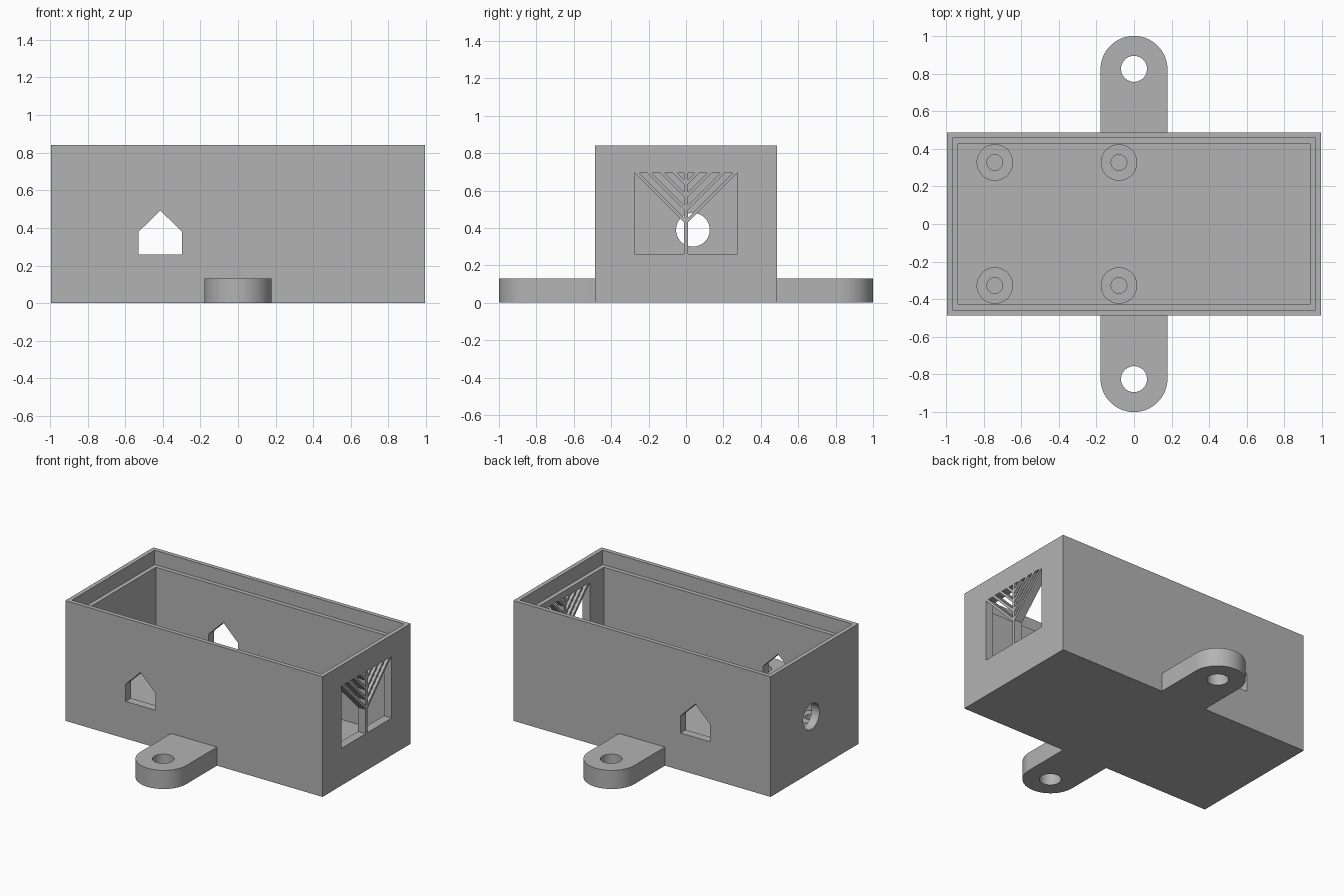
import bpy, bmesh, math
from mathutils import Vector

if "Cube" in bpy.data.objects:
    bpy.data.objects.remove(bpy.data.objects["Cube"], do_unlink=True)

grey = bpy.data.materials.new("plain grey")
grey.use_nodes = True
COLOUR = (0.45, 0.45, 0.45, 1)
grey.diffuse_color = COLOUR
grey.node_tree.nodes["Principled BSDF"].inputs["Base Color"].default_value = COLOUR

# Box dimensions
HX, HY, HEIGHT = 0.995, 0.487, 0.84
WALL, LIP, FLOOR, LIP_DEPTH = 0.06, 0.03, 0.06, 0.1
PLACE = {
    "X": lambda u, v, w: Vector((w, u, v)),
    "Y": lambda u, v, w: Vector((u, w, v)),
    "Z": lambda u, v, w: Vector((u, v, w)),
}


def prism(name, outline, axis, start, end):
    """Extrude a flat outline along one axis."""
    bm = bmesh.new()
    place = PLACE[axis]
    face = bm.faces.new([bm.verts.new(place(u, v, start)) for u, v in outline])
    new = bmesh.ops.extrude_face_region(bm, geom=[face])["geom"]
    shift = place(0, 0, end - start)
    bmesh.ops.translate(bm, vec=shift,
                        verts=[g for g in new if isinstance(g, bmesh.types.BMVert)])
    bmesh.ops.recalc_face_normals(bm, faces=bm.faces)
    mesh = bpy.data.meshes.new(name)
    bm.to_mesh(mesh)
    bm.free()
    mesh.materials.append(grey)
    obj = bpy.data.objects.new(name, mesh)
    bpy.context.collection.objects.link(obj)
    return obj


def rect(u0, u1, v0, v1):
    return [(u0, v0), (u1, v0), (u1, v1), (u0, v1)]


def arc(cu, cv, r, start=0, sweep=2 * math.pi, steps=64):
    count = steps if sweep > 6 else steps + 1
    return [(cu + r * math.cos(start + sweep * i / steps),
             cv + r * math.sin(start + sweep * i / steps)) for i in range(count)]


def cut(obj, cutters):
    """Subtract the cutters, then shade curved faces smooth."""
    bpy.ops.object.select_all(action="DESELECT")
    bpy.context.view_layer.objects.active = obj
    obj.select_set(True)
    for cutter in cutters:
        cutter.hide_render = True
        mod = obj.modifiers.new("cut", "BOOLEAN")
        mod.operation, mod.solver, mod.object = "DIFFERENCE", "EXACT", cutter
        bpy.ops.object.modifier_apply(modifier=mod.name)
        bpy.data.objects.remove(cutter, do_unlink=True)
    bpy.ops.object.shade_smooth_by_angle(angle=math.radians(30))


# Open box with stepped rim, side ports, cable hole and end window
WIN_Y, WIN_Z0, WIN_Z1 = 0.275, 0.26, 0.708
ix, iy = HX - WALL, HY - WALL
lx, ly = HX - LIP, HY - LIP
port = [(-0.528, 0.26), (-0.298, 0.26), (-0.298, 0.38), (-0.413, 0.493), (-0.528, 0.38)]
box = prism("box", rect(-HX, HX, -HY, HY), "Z", 0, HEIGHT)
cut(box, [
    prism("cavity", rect(-ix, ix, -iy, iy), "Z", FLOOR, 1),
    prism("rim_step", rect(-lx, lx, -ly, ly), "Z", HEIGHT - LIP_DEPTH, 1),
    prism("side_ports", port, "Y", -0.6, 0.6),
    prism("cable_hole", arc(0.037, 0.39, 0.09), "X", -1.1, -0.8),
    prism("end_window", rect(-WIN_Y, WIN_Y, WIN_Z0, WIN_Z1), "X", 0.8, 1.1),
])

# Branched grille in the end window
BAR_Z = 0.694
prism("grille_stem", rect(-0.01, 0.01, WIN_Z0, BAR_Z), "X", ix, HX)
prism("grille_top_bar", rect(-WIN_Y, WIN_Y, BAR_Z, WIN_Z1), "X", ix, HX)
half = 0.012
for i in range(4):
    root = 0.431 + 0.068 * i
    reach = BAR_Z - root
    for side, label in ((1, "back"), (-1, "front")):
        prism(f"grille_branch_{label}_{i + 1}",
              [(0, root - half), (side * (reach + half), BAR_Z),
               (side * (reach - half), BAR_Z), (0, root + half)], "X", ix, HX)

# Mounting lugs, front and back
for side, label in ((1, "back"), (-1, "front")):
    tip = arc(0, 0.822, 0.178, 0, math.pi, 32)
    outline = [(0.178, HY)] + tip + [(-0.178, HY)]
    lug = prism(f"mounting_lug_{label}", [(u, side * v) for u, v in outline], "Z", 0, 0.13)
    cut(lug, [prism("screw_hole", arc(0, side * 0.825, 0.069), "Z", -0.1, 0.3)])

# Hollow standoffs on the floor
for x in (-0.74, -0.08):
    for y in (-0.327, 0.327):
        post = prism("standoff", arc(x, y, 0.097, steps=48), "Z", FLOOR, 0.18)
        cut(post, [prism("pilot_hole", arc(x, y, 0.042, steps=32), "Z", 0, 0.3)])
